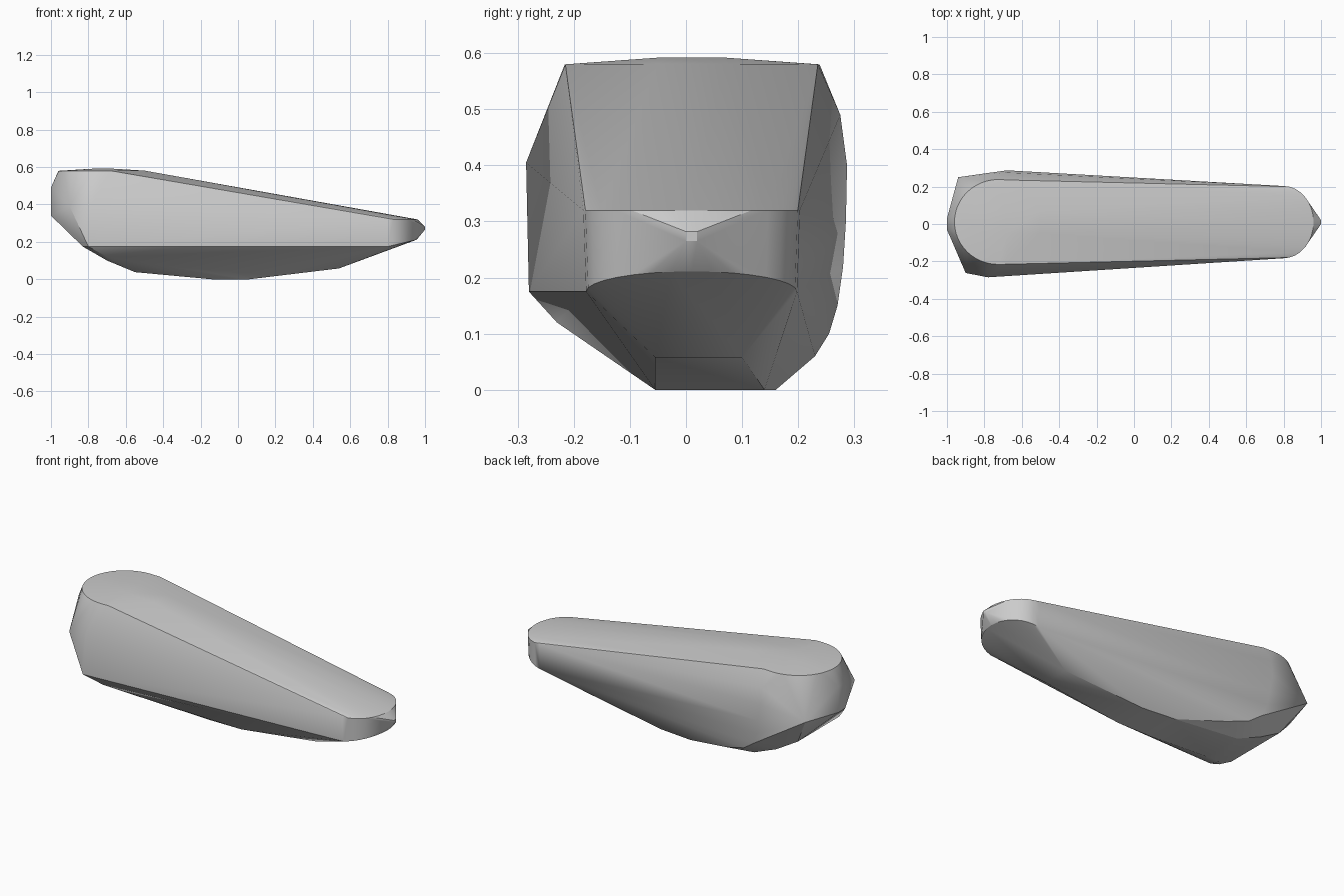
import bpy, bmesh, math

# Single faceted stone-like wedge: convex skin over a few guide outlines
pts = []

# domed disc on the high end (rounded half plus short straight shoulders)
for i in range(25):
    a = math.radians(90 + 180 * i / 24)
    pts.append((-0.725 + 0.235 * math.cos(a), 0.011 + 0.227 * math.sin(a), 0.58))
for y in (-0.05, 0.07):
    pts += [(-0.78, y, 0.591), (-0.68, y, 0.592), (-0.5, y, 0.581)]
pts += [(-0.66, 0.235, 0.58), (-0.68, -0.215, 0.58)]

# rounded low end: upper rim, lower rim and blunt tip
for i in range(17):
    a = math.radians(-90 + 180 * i / 16)
    c, s = math.cos(a), math.sin(a)
    pts.append((0.80 + 0.16 * c, 0.01 + 0.193 * s, 0.32))
    pts.append((0.80 + 0.155 * c, 0.01 + 0.188 * s, 0.175 + 0.036 * c))
for y in (0.0, 0.02):
    pts += [(1.0, y, 0.265), (1.0, y, 0.282)]

# blunt high end
for y in (-0.03, 0.03):
    pts += [(-1.0, y, 0.34), (-1.0, y, 0.49)]
pts += [(-0.94, 0.25, 0.35), (-0.90, -0.262, 0.39)]

# front side
pts += [(-0.78, -0.285, 0.405), (-0.80, -0.28, 0.175), (-0.70, -0.23, 0.12)]

# curved back side
pts += [(-0.42, 0.23, 0.06), (-0.55, 0.255, 0.10), (-0.62, 0.27, 0.15),
        (-0.65, 0.28, 0.22), (-0.66, 0.285, 0.30), (-0.68, 0.287, 0.40),
        (-0.68, 0.275, 0.49)]

# underside
pts += [(0.54, -0.055, 0.058), (0.54, 0.10, 0.058),
        (0.06, -0.055, 0), (0.06, 0.14, 0), (-0.14, -0.055, 0), (-0.14, 0.16, 0),
        (-0.55, -0.08, 0.038), (-0.55, 0.16, 0.038),
        (-0.70, -0.16, 0.10), (-0.70, 0.17, 0.10),
        (-0.83, -0.22, 0.175), (-0.83, 0.16, 0.175)]

bm = bmesh.new()
for p in pts:
    bm.verts.new(p)
bmesh.ops.convex_hull(bm, input=bm.verts[:])
bmesh.ops.delete(bm, geom=[v for v in bm.verts if not v.link_faces], context='VERTS')
bmesh.ops.dissolve_limit(bm, angle_limit=math.radians(1), verts=bm.verts[:], edges=bm.edges[:])
bmesh.ops.recalc_face_normals(bm, faces=bm.faces[:])
mesh = bpy.data.meshes.new("stone_wedge")
bm.to_mesh(mesh)
bm.free()

grey = bpy.data.materials.new("light_grey")
grey.diffuse_color = (0.6, 0.6, 0.6, 1)
mesh.materials.append(grey)
obj = bpy.data.objects.new("stone_wedge", mesh)
bpy.context.collection.objects.link(obj)
bpy.context.view_layer.objects.active = obj
obj.select_set(True)
bpy.ops.object.shade_smooth_by_angle(angle=math.radians(25))
